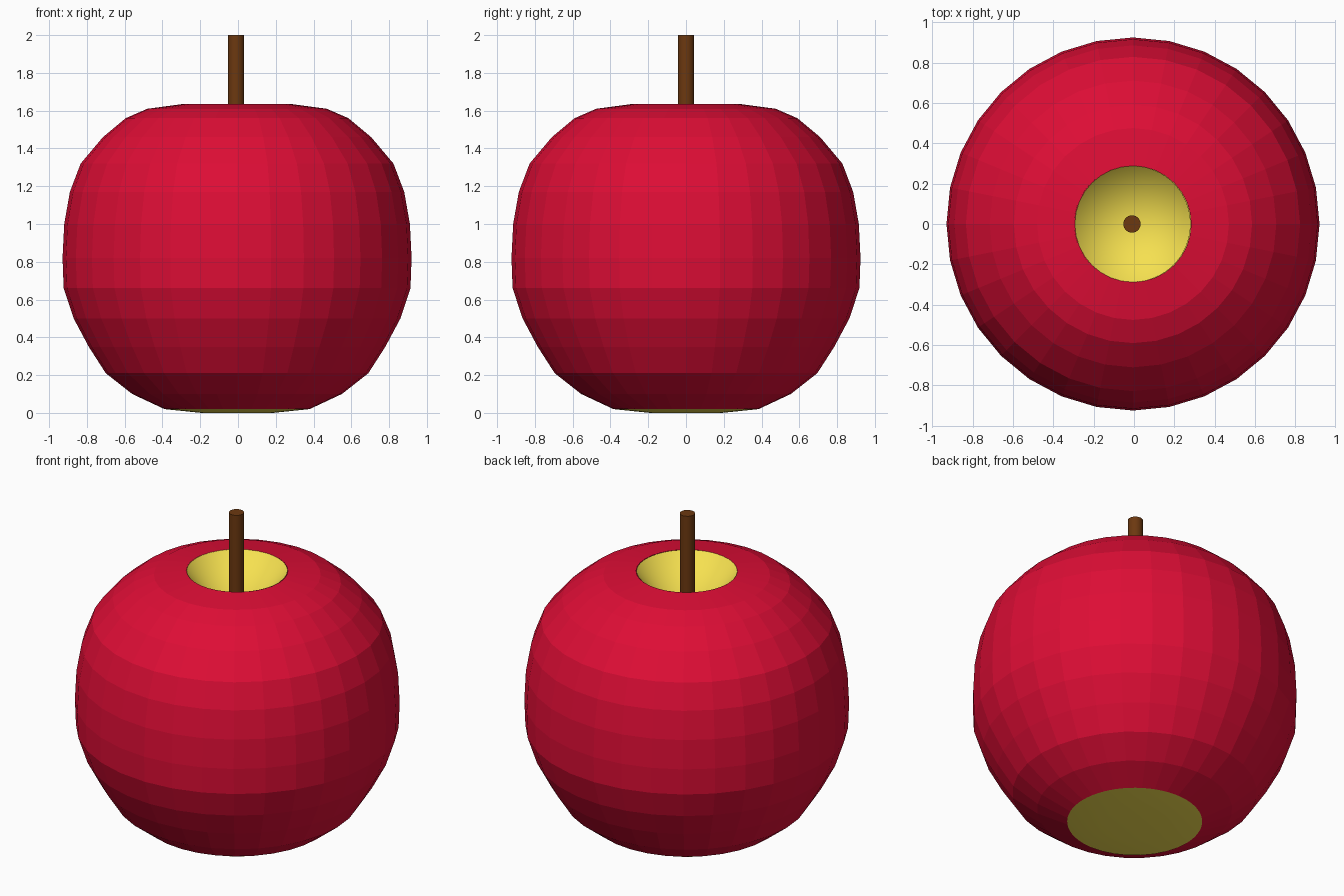
import bpy, bmesh
from math import cos, sin, tau, radians

if "Cube" in bpy.data.objects:
    bpy.data.objects.remove(bpy.data.objects["Cube"])

AXIS_X = -0.005


def material(name, color):
    m = bpy.data.materials.new(name)
    m.diffuse_color = (*color, 1)
    m.use_nodes = True
    m.node_tree.nodes["Principled BSDF"].inputs["Base Color"].default_value = m.diffuse_color
    return m


def lathe(name, profile, sides, mat, x=AXIS_X, smooth=False):
    """Revolve (radius, z) points, listed bottom to top on the outside, about z."""
    bm = bmesh.new()
    rings = []
    for r, z in profile:
        if r == 0:
            rings.append([bm.verts.new((x, 0, z))] * sides)
        else:
            rings.append([bm.verts.new((x + r * cos(tau * i / sides), r * sin(tau * i / sides), z))
                          for i in range(sides)])
    for a, b in zip(rings, rings[1:]):
        for i in range(sides):
            j = (i + 1) % sides
            bm.faces.new(dict.fromkeys((a[i], a[j], b[j], b[i])))
    mesh = bpy.data.meshes.new(name)
    bm.to_mesh(mesh)
    bm.free()
    mesh.materials.append(mat)
    obj = bpy.data.objects.new(name, mesh)
    bpy.context.collection.objects.link(obj)
    if smooth:
        bpy.ops.object.select_all(action='DESELECT')
        obj.select_set(True)
        bpy.context.view_layer.objects.active = obj
        bpy.ops.object.shade_smooth_by_angle(angle=radians(30))
    return obj


red = material("skin_red", (0.73, 0.004, 0.036))
yellow = material("hollow_yellow", (0.92, 0.75, 0.08))
brown = material("stem_brown", (0.15, 0.04, 0.005))

# Faceted red skin
lathe("fruit_skin", [
    (0.384, 0.02), (0.555, 0.10), (0.695, 0.21), (0.785, 0.35), (0.865, 0.50),
    (0.918, 0.66), (0.924, 0.82), (0.915, 1.0), (0.885, 1.17), (0.828, 1.32),
    (0.71, 1.46), (0.59, 1.56), (0.475, 1.61), (0.288, 1.635)], 32, red)

# Yellow funnel around the stem
lathe("top_hollow", [(0.288, 1.635), (0.0, 1.34)], 64, yellow, x=-0.008, smooth=True)

# Yellow base
lathe("base_patch", [(0.0, 0.008), (0.19, 0.0), (0.384, 0.02)], 64, yellow, smooth=True)

# Stem
lathe("stem", [(0, 1.33), (0.043, 1.33), (0.043, 2.0), (0, 2.0)], 24, brown,
      x=-0.01, smooth=True)
